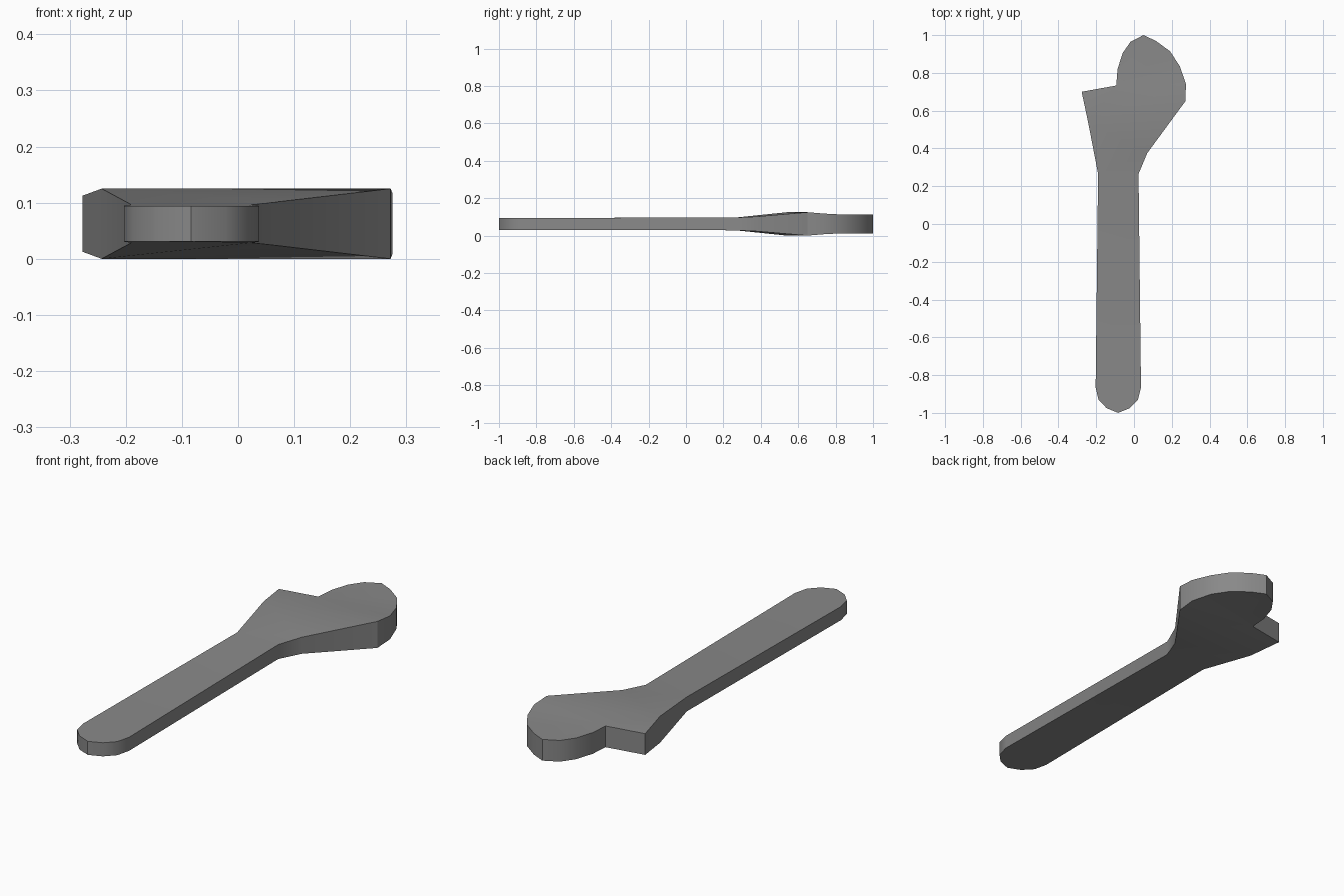
import bpy, bmesh, math

cube = bpy.data.objects.get("Cube")
if cube:
    bpy.data.objects.remove(cube, do_unlink=True)

MID = 0.0625                             # height of the middle plane
THIN, NECK, FULL, JAW = 0.032, 0.034, 0.0625, 0.05   # half thicknesses

steel = bpy.data.materials.new("grey steel")
steel.use_nodes = True
colour = (0.25, 0.25, 0.25, 1)
steel.diffuse_color = colour
steel.node_tree.nodes["Principled BSDF"].inputs["Base Color"].default_value = colour

# Outline, counter-clockwise: x, y and half thickness
handle_end = [(x, y, THIN) for x, y in (
    (-0.203, -0.865), (-0.188, -0.93), (-0.145, -0.975), (-0.084, -1.0),
    (-0.022, -0.975), (0.021, -0.93), (0.037, -0.865))]
right_flare = [(0.024, 0.265, NECK), (0.07, 0.375, 0.039), (0.272, 0.65, FULL),
               (0.275, 0.74, 0.055)]
round_jaw = [(x, y, JAW) for x, y in (
    (0.243, 0.835), (0.19, 0.915), (0.115, 0.97), (0.05, 1.0),
    (-0.018, 0.965), (-0.06, 0.905), (-0.087, 0.82), (-0.094, 0.733))]
left_flare = [(-0.277, 0.70, JAW), (-0.243, 0.54, FULL), (-0.19, 0.265, NECK)]
outline = handle_end + right_flare + round_jaw + left_flare
n = len(outline)

bm = bmesh.new()
top = [bm.verts.new((x, y, MID + h)) for x, y, h in outline]
bottom = [bm.verts.new((x, y, MID - h)) for x, y, h in outline]

# Bands across the tool, from the handle to the jaw
neck_r, peak_r, jaw_r = 7, 9, 11
jaw_l, tip, peak_l, neck_l = n - 4, n - 3, n - 2, n - 1
bands = [
    list(range(neck_r + 1)) + [neck_l],
    list(range(neck_r, peak_r + 1)) + [peak_l, neck_l],
    list(range(peak_r, jaw_r + 1)) + [jaw_l, tip, peak_l],
    list(range(jaw_r, jaw_l + 1)),
]
for band in bands:
    bm.faces.new([top[i] for i in band])
    bm.faces.new([bottom[i] for i in reversed(band)])

# Side wall
for i in range(n):
    j = (i + 1) % n
    bm.faces.new((bottom[i], bottom[j], top[j], top[i]))
bmesh.ops.recalc_face_normals(bm, faces=bm.faces)

mesh = bpy.data.meshes.new("wrench_body")
bm.to_mesh(mesh)
bm.free()
mesh.materials.append(steel)
wrench = bpy.data.objects.new("wrench_body", mesh)
bpy.context.collection.objects.link(wrench)

bpy.ops.object.select_all(action="DESELECT")
wrench.select_set(True)
bpy.context.view_layer.objects.active = wrench
bpy.ops.object.shade_smooth_by_angle(angle=math.radians(32))
